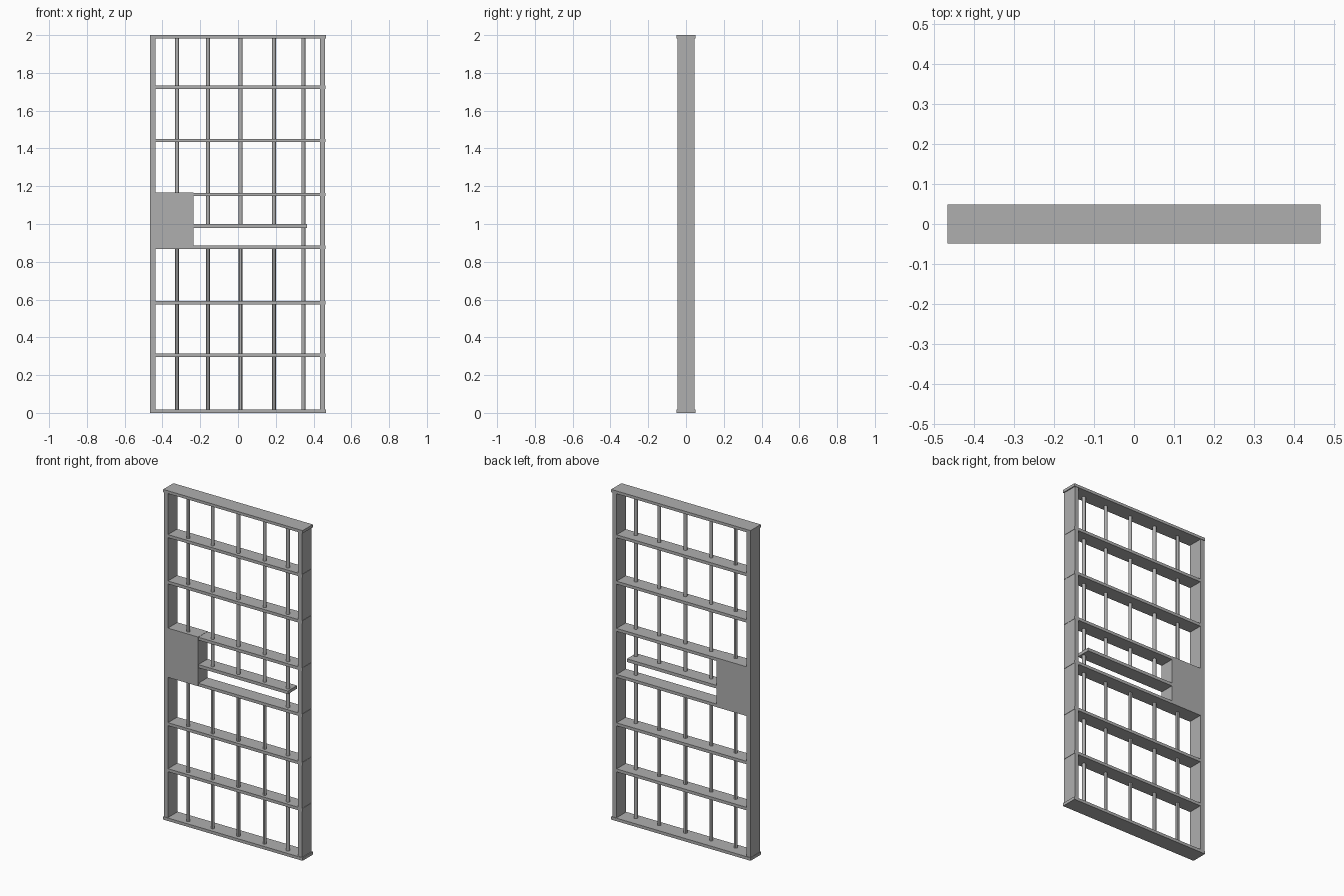
import bpy

if "Cube" in bpy.data.objects:
    bpy.data.objects.remove(bpy.data.objects["Cube"])

grey = bpy.data.materials.new("dark_steel")
grey.diffuse_color = (0.43, 0.43, 0.43, 1)
grey.use_nodes = True
grey.node_tree.nodes["Principled BSDF"].inputs["Base Color"].default_value = grey.diffuse_color


def finish(ob, name):
    ob.name = name
    ob.data.materials.append(grey)


def box(name, x0, x1, depth, z0, z1):
    """Box centred on y = 0 with the given half depth."""
    bpy.ops.mesh.primitive_cube_add(size=1, location=((x0 + x1) / 2, 0, (z0 + z1) / 2))
    ob = bpy.context.object
    ob.scale = (x1 - x0, 2 * depth, z1 - z0)
    bpy.ops.object.transform_apply(location=False, rotation=False, scale=True)
    finish(ob, name)


def bar(name, x, z0, z1, r=0.0105):
    bpy.ops.mesh.primitive_cylinder_add(vertices=12, radius=r, depth=z1 - z0,
                                        location=(x, -0.015, (z0 + z1) / 2))
    finish(bpy.context.object, name)
    bpy.ops.object.shade_smooth_by_angle()


# Side stiles
box("left_stile", -0.465, -0.438, 0.046, 0.005, 1.995)
box("right_stile", 0.434, 0.461, 0.046, 0.005, 1.995)

# Top and bottom rails
box("bottom_rail", -0.467, 0.467, 0.049, 0, 0.018)
box("top_rail", -0.467, 0.467, 0.049, 1.983, 2.0)

# Cross rails, ends just proud of the right stile
for i, z in enumerate((0.305, 0.584, 0.877, 1.156, 1.442, 1.723)):
    box(f"cross_rail_{i + 1}", -0.442, 0.463, 0.0445, z - 0.009, z + 0.009)

# Lock box and the short shelf above the pass-through slot
box("lock_box", -0.440, -0.235, 0.0455, 0.868, 1.166)
box("slot_shelf", -0.24, 0.365, 0.044, 0.98, 0.999)

# Vertical bars: interrupted at the slot, except the last one
for i, x in enumerate((-0.323, -0.159, 0.014, 0.190)):
    bar(f"lower_bar_{i + 1}", x, 0.01, 0.878)
    bar(f"upper_bar_{i + 1}", x, 0.99 if i else 1.157, 1.99)
bar("full_bar", 0.346, 0.01, 1.99)
